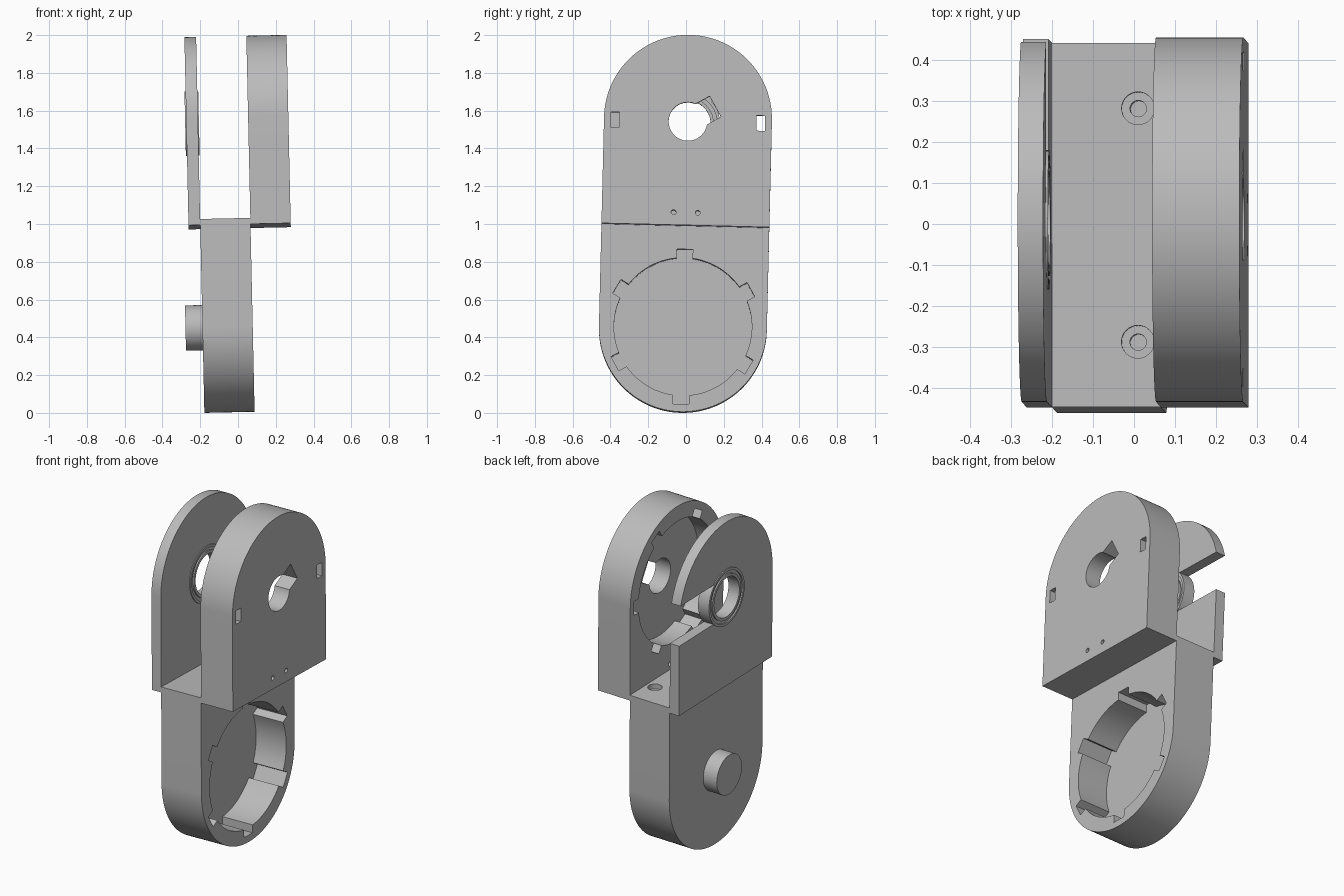
import bpy, bmesh
from math import sin, cos, pi, asin, radians
from mathutils import Matrix, Vector

old = bpy.data.objects.get("Cube")
if old:
    bpy.data.objects.remove(old, do_unlink=True)

grey = bpy.data.materials.new("light_grey")
grey.use_nodes = True
COLOUR = (0.5, 0.5, 0.5, 1)
grey.diffuse_color = COLOUR
grey.node_tree.nodes["Principled BSDF"].inputs["Base Color"].default_value = COLOUR

HALF = 0.4445          # half width of the arms
UP, LOW = 1.537, 0.455  # pivot heights
parts = []


def finish(name, bm):
    bmesh.ops.recalc_face_normals(bm, faces=bm.faces)
    mesh = bpy.data.meshes.new(name)
    bm.to_mesh(mesh)
    bm.free()
    mesh.materials.append(grey)
    obj = bpy.data.objects.new(name, mesh)
    bpy.context.collection.objects.link(obj)
    return obj


def prism(name, pts, x0, x1):
    """Extrude a (y, z) outline along x."""
    bm = bmesh.new()
    face = bm.faces.new([bm.verts.new((x0, y, z)) for y, z in pts])
    new = bmesh.ops.extrude_face_region(bm, geom=[face])["geom"]
    bmesh.ops.translate(bm, vec=(x1 - x0, 0, 0),
                        verts=[v for v in new if isinstance(v, bmesh.types.BMVert)])
    return finish(name, bm)


def arc(cz, r, a0, a1, n):
    return [(r * cos(a0 + (a1 - a0) * i / n), cz + r * sin(a0 + (a1 - a0) * i / n))
            for i in range(n + 1)]


def circle(cz, r, n=64, cy=0):
    return [(y + cy, z) for y, z in arc(cz, r, 0, 2 * pi, n)[:-1]]


def rect(y0, y1, z0, z1):
    return [(y0, z0), (y1, z0), (y1, z1), (y0, z1)]


def notched_circle(cz, start):
    """Round socket outline with six rectangular key slots."""
    r, outer, w = 0.365, 0.41, 0.0425
    half = asin(w / r)
    pts = []
    for k in range(6):
        a = start + k * pi / 3
        for s in (-w, w):
            pts.append((outer * cos(a) - s * sin(a), cz + outer * sin(a) + s * cos(a)))
        pts += arc(cz, r, a + half, a + pi / 3 - half, 12)
    # insert the inner corner that opens the first slot is already the last arc point
    return pts


def cut(obj, *cutters):
    for c in cutters:
        mod = obj.modifiers.new("cut", 'BOOLEAN')
        mod.operation, mod.solver, mod.object = 'DIFFERENCE', 'EXACT', c
    deps = bpy.context.evaluated_depsgraph_get()
    deps.update()
    mesh = bpy.data.meshes.new_from_object(obj.evaluated_get(deps))
    obj.modifiers.clear()
    obj.data = mesh
    for c in cutters:
        bpy.data.objects.remove(c, do_unlink=True)


def bore(x, y, top, r, depth):
    """Vertical hole cutter."""
    bm = bmesh.new()
    bmesh.ops.create_cone(bm, cap_ends=True, segments=32, radius1=r, radius2=r, depth=depth + 0.1,
                          matrix=Matrix.Translation((x, y, top + 0.05 - depth / 2)))
    return finish("bore_cutter", bm)


arm_outline = [(-HALF, 0.988), (HALF, 0.988)] + arc(1.551, HALF, 0, pi, 64)

# Lower link with keyed socket and screw holes
link = prism("lower_link", [(HALF, 1.02), (-HALF, 1.02)] + arc(0.4485, HALF, pi, 2 * pi, 64),
             -0.2, 0.066)
cutters = [prism("socket_cutter", notched_circle(LOW, pi / 2), -0.135, 0.2)]
for y in (-0.285, 0.285):
    cutters += [bore(0.01, y, 1.02, 0.04, 0.03), bore(0.01, y, 1.02, 0.02, 0.1)]
cut(link, *cutters)
parts.append(link)

# Pivot boss on the closed side of the link
parts.append(prism("pivot_boss", circle(LOW, 0.12), -0.29, -0.195))

# Thick arm: socket on the inner side, shaft hole, key cut, windows, pin holes
thick = prism("thick_arm", arm_outline, 0.066, 0.279)
key = [Vector(p) for p in rect(0, 0.165, -0.0625, 0.0625)]
turn = Matrix.Rotation(radians(30), 2)
key = [(v.x, v.y + UP) for v in (turn @ p for p in key)]
cutters = [prism("socket_cutter", notched_circle(UP, 0), 0.0, 0.179),
           prism("shaft_cutter", circle(UP, 0.102), 0.0, 0.4),
           prism("key_cutter", key, 0.01, 0.41)]
for s in (-1, 1):
    cutters.append(prism("window_cutter", rect(s * 0.386 - 0.0225, s * 0.386 + 0.0225,
                                               UP - 0.04, UP + 0.04), 0.02, 0.42))
    cutters.append(prism("pin_cutter", circle(1.055, 0.013, 20, s * 0.064), 0.0, 0.4))
cut(thick, *cutters)
parts.append(thick)

# Thin arm with bearing seat and a slot open towards the back
thin = prism("thin_arm", arm_outline, -0.262, -0.2)
cut(thin, prism("seat_cutter", circle(UP, 0.17), -0.4, -0.1),
    prism("slot_cutter", rect(0, 0.6, UP - 0.12, UP + 0.12), -0.41, -0.11))
parts.append(thin)

# Bearing ring: lathed section with a groove on both faces
bm = bmesh.new()
a, b, g = -0.268, -0.195, 0.008
section = [(a, .12), (a, .137), (a + g, .137), (a + g, .155), (a, .155), (a, .17),
           (b, .17), (b, .155), (b - g, .155), (b - g, .137), (b, .137), (b, .12)]
ring = [bm.verts.new((x, r, UP)) for x, r in section]
edges = [bm.edges.new((ring[i - 1], ring[i])) for i in range(len(ring))]
bmesh.ops.spin(bm, geom=ring + edges, cent=(0, 0, UP), axis=(1, 0, 0),
               angle=2 * pi, steps=64, use_merge=True)
bmesh.ops.remove_doubles(bm, verts=bm.verts, dist=1e-5)
parts.append(finish("bearing_ring", bm))

# The whole assembly leans slightly
lean = (Matrix.Translation((0, -0.003, 1)) @ Matrix.Rotation(-0.022, 4, 'Y')
        @ Matrix.Rotation(-0.0245, 4, 'X') @ Matrix.Translation((0, 0, -1)))
for obj in parts:
    obj.data.transform(lean)
    bpy.ops.object.select_all(action='DESELECT')
    obj.select_set(True)
    bpy.context.view_layer.objects.active = obj
    bpy.ops.object.shade_smooth_by_angle(angle=radians(25))
